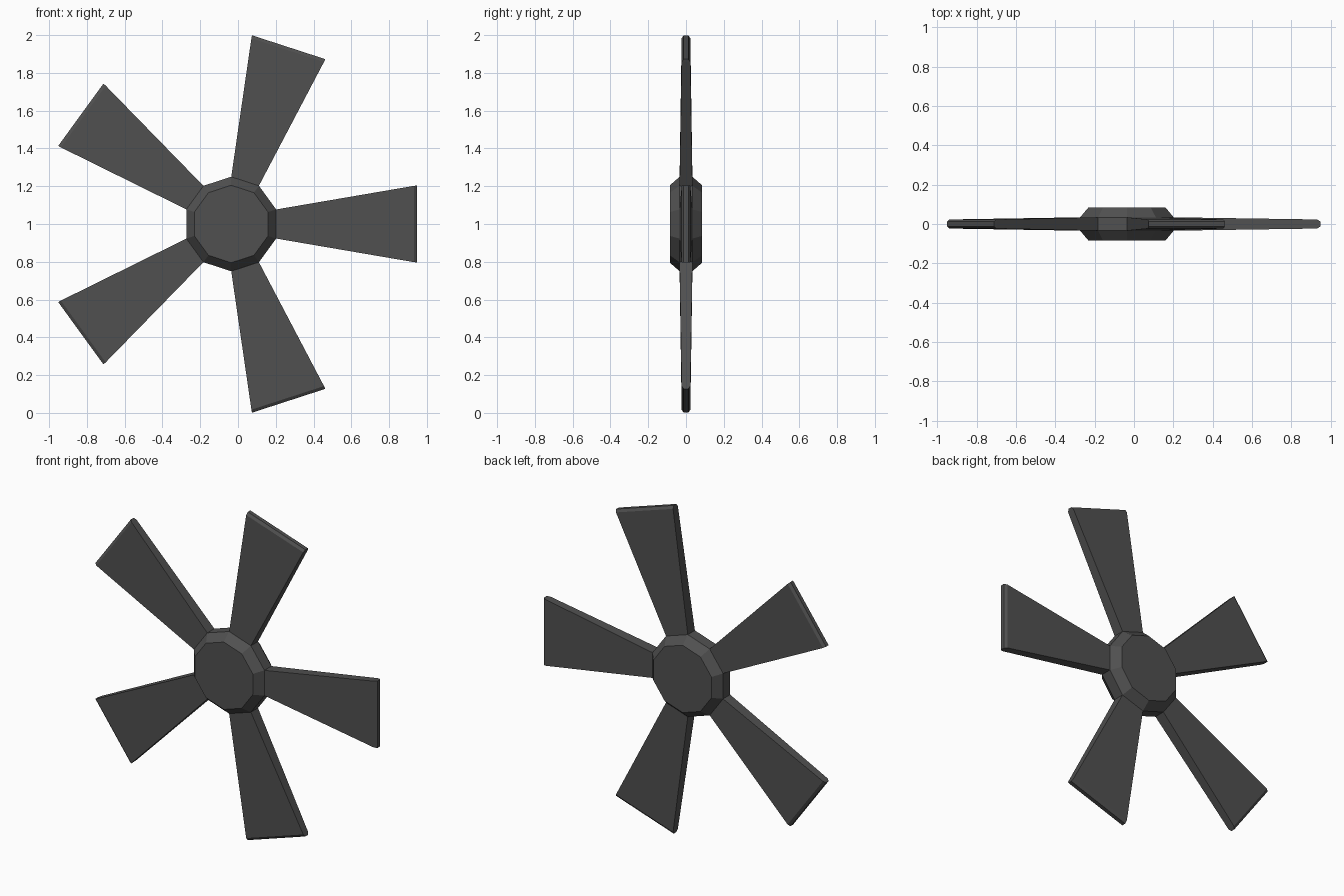
import bpy, bmesh, math
from mathutils import Matrix

if "Cube" in bpy.data.objects:
    bpy.data.objects.remove(bpy.data.objects["Cube"])

CENTRE = Matrix.Translation((-0.036, 0, 1.0))
dark = bpy.data.materials.new("dark_grey")
dark.diffuse_color = (0.08, 0.08, 0.08, 1)
dark.use_nodes = True
dark.node_tree.nodes["Principled BSDF"].inputs["Base Color"].default_value = dark.diffuse_color


def loft(name, rings, matrix):
    """Closed solid through rings with equal point counts."""
    bm = bmesh.new()
    vs = [[bm.verts.new(p) for p in ring] for ring in rings]
    n = len(vs[0])
    for a, b in zip(vs, vs[1:]):
        for i in range(n):
            j = (i + 1) % n
            bm.faces.new((a[i], a[j], b[j], b[i]))
    bm.faces.new(vs[0])
    bm.faces.new(vs[-1])
    bmesh.ops.recalc_face_normals(bm, faces=bm.faces[:])
    bm.transform(matrix)
    mesh = bpy.data.meshes.new(name)
    bm.to_mesh(mesh)
    bm.free()
    mesh.materials.append(dark)
    obj = bpy.data.objects.new(name, mesh)
    bpy.context.collection.objects.link(obj)


# Ten-sided hub with chamfered front and back
def decagon(y, r):
    angles = [math.radians(18 + 36 * i) for i in range(10)]
    return [(r * math.cos(a), y, r * math.sin(a)) for a in angles]


hub_profile = [(-0.085, 0.205), (-0.034, 0.25), (0.034, 0.25), (0.085, 0.205)]
loft("hub", [decagon(y, r) for y, r in hub_profile], CENTRE)


# Five flaring blades: (radius, half thickness, half width), chamfered tip
def section(x, t, w):
    return [(x, -t, -w), (x, t, -w), (x, t, w), (x, -t, w)]


blade_profile = [(0.20, 0.0345, 0.070), (0.238, 0.034, 0.077),
                 (0.968, 0.023, 0.202), (0.984, 0.012, 0.204)]
for k in range(5):
    spin = Matrix.Rotation(math.radians(-72 * k), 4, 'Y')
    loft(f"blade_{k + 1}", [section(*s) for s in blade_profile], CENTRE @ spin)
